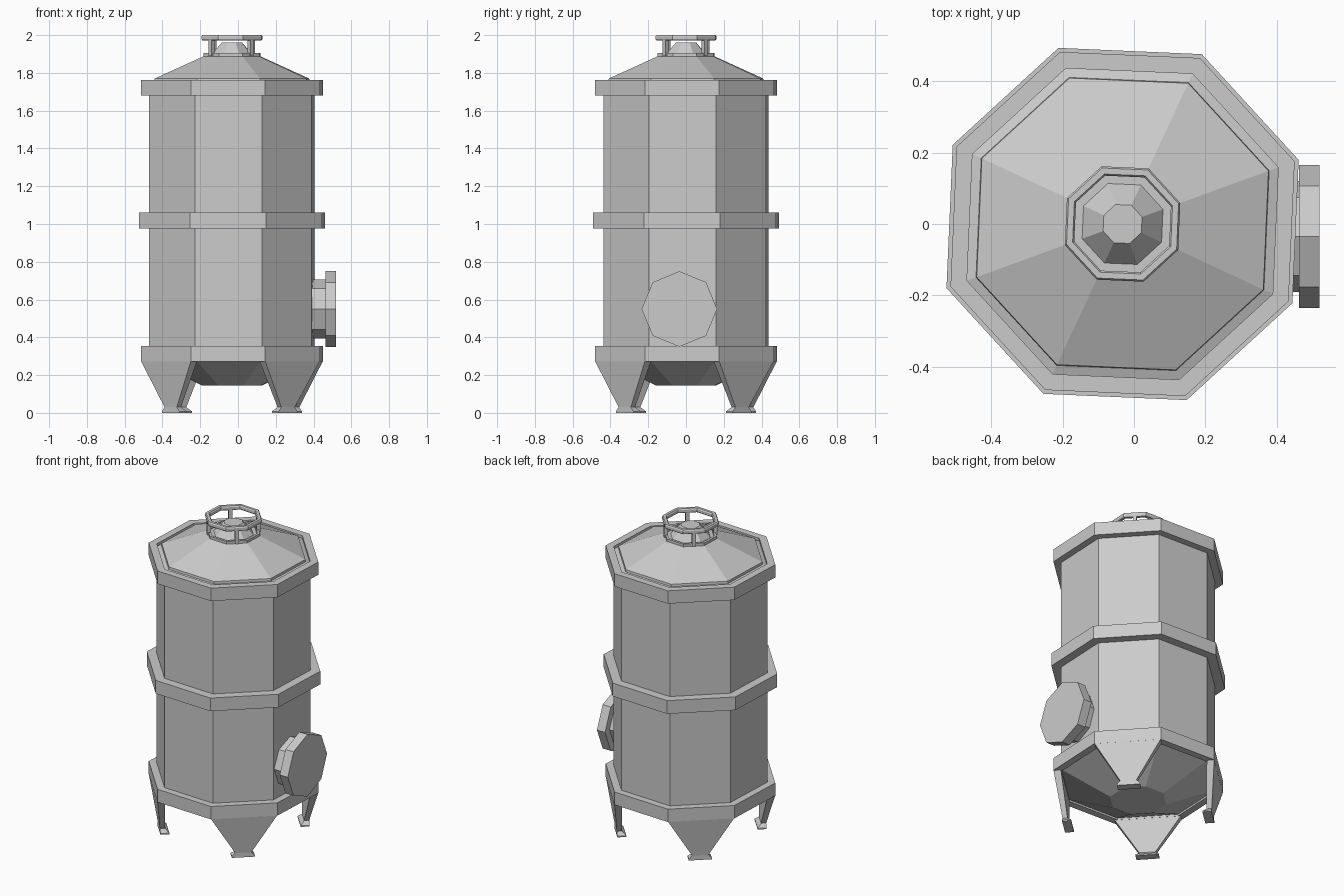
import bpy, bmesh
from math import radians, sin, cos
from mathutils import Matrix, Vector

if "Cube" in bpy.data.objects:
    bpy.data.objects.remove(bpy.data.objects["Cube"])

CX, TURN = -0.032, 20      # tank axis and rotation of its eight sides


def add_object(name, bm, matrix):
    bmesh.ops.recalc_face_normals(bm, faces=bm.faces)
    me = bpy.data.meshes.new(name)
    bm.to_mesh(me)
    bm.free()
    ob = bpy.data.objects.new(name, me)
    ob.matrix_world = matrix
    bpy.context.collection.objects.link(ob)
    return ob


def octagon(name, profile, ring=False, matrix=None):
    """Sweep an (r, z) profile round eight sides, as a capped solid or closed ring."""
    bm = bmesh.new()
    loops = [[bm.verts.new((r * cos(radians(45 * i)), r * sin(radians(45 * i)), z))
              for i in range(8)] for r, z in profile]
    pairs = list(zip(loops, loops[1:]))
    if ring:
        pairs.append((loops[-1], loops[0]))
    else:
        bm.faces.new(loops[0])
        bm.faces.new(loops[-1])
    for a, b in pairs:
        for i in range(8):
            j = (i + 1) % 8
            bm.faces.new((a[i], a[j], b[j], b[i]))
    if matrix is None:
        matrix = Matrix.Translation((CX, 0, 0)) @ Matrix.Rotation(radians(TURN), 4, 'Z')
    return add_object(name, bm, matrix)


def band(name, r_in, r_out, z0, z1):
    return octagon(name, [(r_in, z0), (r_out, z0), (r_out, z1), (r_in, z1)], ring=True)


def side_part(name, sections, angle):
    """Loft rectangles (z, inner radius, outer radius, half width) on a side of the tank."""
    bm = bmesh.new()
    loops = [[bm.verts.new(p) for p in ((a, -w, z), (b, -w, z), (b, w, z), (a, w, z))]
             for z, a, b, w in sections]
    bm.faces.new(loops[0])
    bm.faces.new(loops[-1])
    for a, b in zip(loops, loops[1:]):
        for i in range(4):
            j = (i + 1) % 4
            bm.faces.new((a[i], a[j], b[j], b[i]))
    return add_object(name, bm, Matrix.Translation((CX, 0, 0)) @
                      Matrix.Rotation(radians(angle), 4, 'Z'))


# Tank shell: tapered bottom, straight wall and sloping roof in one profile
octagon("tank_body", [(0.17, 0.145), (0.466, 0.285), (0.466, 1.745),
                      (0.437, 1.755), (0.435, 1.77), (0.155, 1.89)])

# Reinforcing bands
band("lower_band", 0.464, 0.513, 0.272, 0.355)
band("middle_band", 0.464, 0.525, 0.975, 1.06)
band("upper_band", 0.464, 0.513, 1.68, 1.763)

# Hatch collar, plug and handwheel on the roof
band("hatch_collar", 0.144, 0.16, 1.88, 1.905)
octagon("hatch_plug", [(0.134, 1.875), (0.058, 1.96)])
octagon("handwheel", [(0.167, 1.972), (0.172, 1.979), (0.172, 1.993), (0.167, 2.0),
                      (0.149, 2.0), (0.144, 1.993), (0.144, 1.979), (0.149, 1.972)],
        ring=True)

# Legs with flared feet, and handwheel posts, on every second side
for k in range(4):
    a = TURN + 22.5 + 90 * k
    side_part(f"leg_{k + 1}", [(0.275, 0.43, 0.474, 0.196), (0.03, 0.41, 0.44, 0.048),
                               (0.008, 0.387, 0.44, 0.068), (0, 0.387, 0.44, 0.068)], a)
    side_part(f"wheel_post_{k + 1}", [(1.89, 0.135, 0.157, 0.011),
                                      (1.98, 0.135, 0.157, 0.011)], a)

# Side outlet: pipe and blind flange pointing to +x
outlet = Matrix.Translation((0, -0.035, 0.55)) @ Matrix.Rotation(radians(90), 4, 'Y')
octagon("outlet_pipe", [(0.155, 0.36), (0.155, 0.465)], matrix=outlet)
octagon("outlet_flange", [(0.2, 0.462), (0.2, 0.52)], matrix=outlet)
